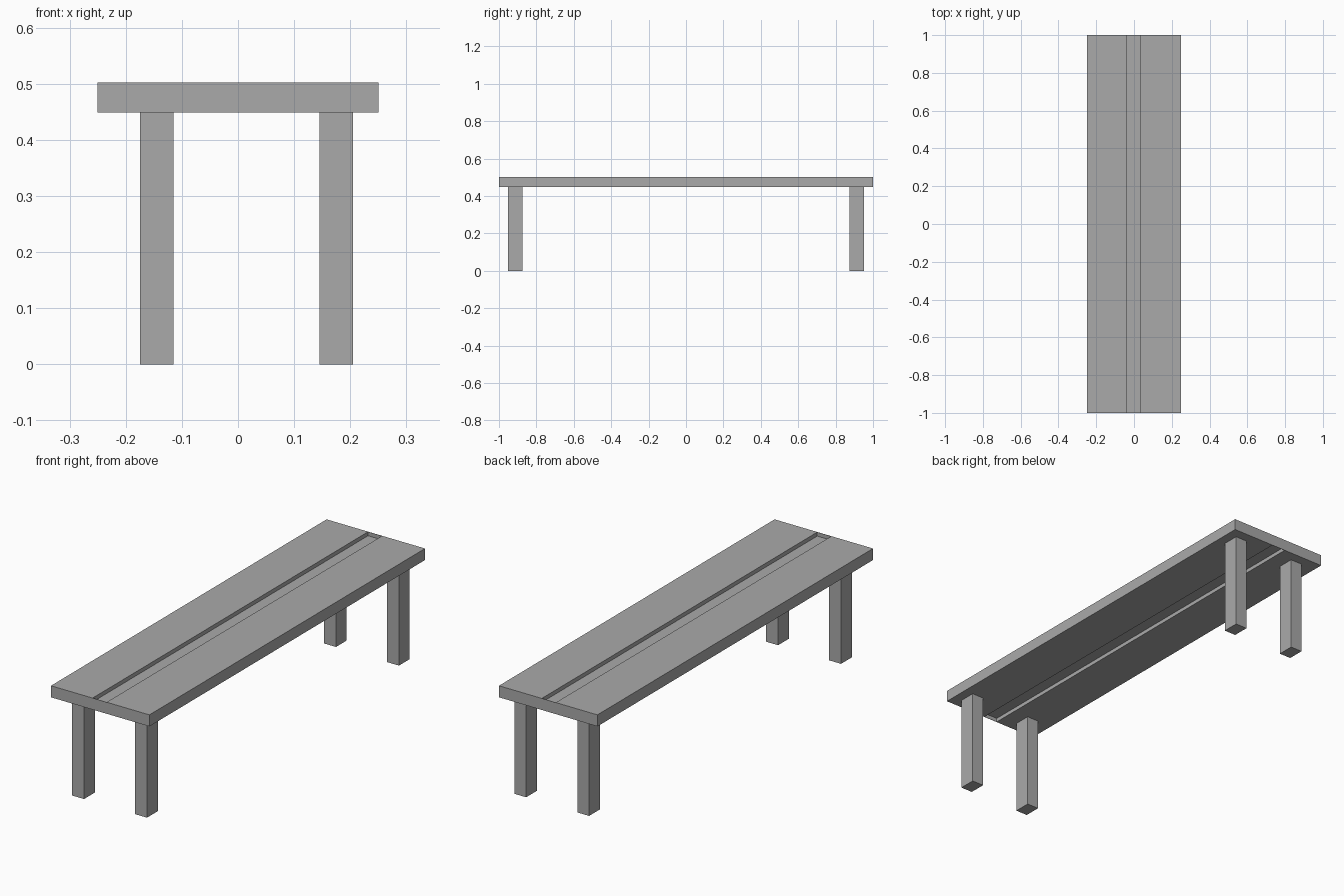
import bpy
import bmesh
from mathutils import Vector

default = bpy.data.objects.get("Cube")
if default:
    bpy.data.objects.remove(default, do_unlink=True)

grey = bpy.data.materials.new("plain grey")
grey.use_nodes = True
colour = (0.4, 0.4, 0.4, 1)
grey.diffuse_color = colour
grey.node_tree.nodes["Principled BSDF"].inputs["Base Color"].default_value = colour


def box_mesh(low, high):
    low, high = Vector(low), Vector(high)
    bm = bmesh.new()
    bmesh.ops.create_cube(bm, size=1)
    bmesh.ops.scale(bm, vec=high - low, verts=bm.verts)
    bmesh.ops.translate(bm, vec=(low + high) / 2, verts=bm.verts)
    return bm


def finish(bm, name):
    mesh = bpy.data.meshes.new(name)
    bm.to_mesh(mesh)
    bm.free()
    mesh.materials.append(grey)
    obj = bpy.data.objects.new(name, mesh)
    bpy.context.collection.objects.link(obj)
    return obj


SEAT_BOTTOM, SEAT_TOP = 0.449, 0.502
GROOVE_LEFT, GROOVE_RIGHT = -0.04, 0.034
GROOVE_DEPTH, GROOVE_LIP = 0.018, 0.002

# Seat with a long closed groove sunk into the top and the underside
bm = box_mesh((-0.25, -1, SEAT_BOTTOM), (0.25, 1, SEAT_TOP))
for x in (GROOVE_LEFT, GROOVE_RIGHT):
    bmesh.ops.bisect_plane(bm, geom=bm.verts[:] + bm.edges[:] + bm.faces[:],
                           plane_co=(x, 0, 0), plane_no=(1, 0, 0))
bm.normal_update()
strips = [f for f in bm.faces if abs(f.normal.z) > 0.9
          and GROOVE_LEFT < f.calc_center_median().x < GROOVE_RIGHT]
for strip in strips:
    inward = -strip.normal.copy() * GROOVE_DEPTH
    bmesh.ops.inset_individual(bm, faces=[strip], thickness=GROOVE_LIP)
    floor = bmesh.ops.extrude_discrete_faces(bm, faces=[strip])["faces"][0]
    bmesh.ops.translate(bm, vec=inward, verts=floor.verts)
finish(bm, "seat")

# Four square legs
for end, y in (("front", -0.953), ("back", 0.875)):
    for side, x in (("right", -0.175), ("left", 0.145)):
        finish(box_mesh((x, y, 0), (x + 0.06, y + 0.078, SEAT_BOTTOM)),
               f"{end}_{side}_leg")
